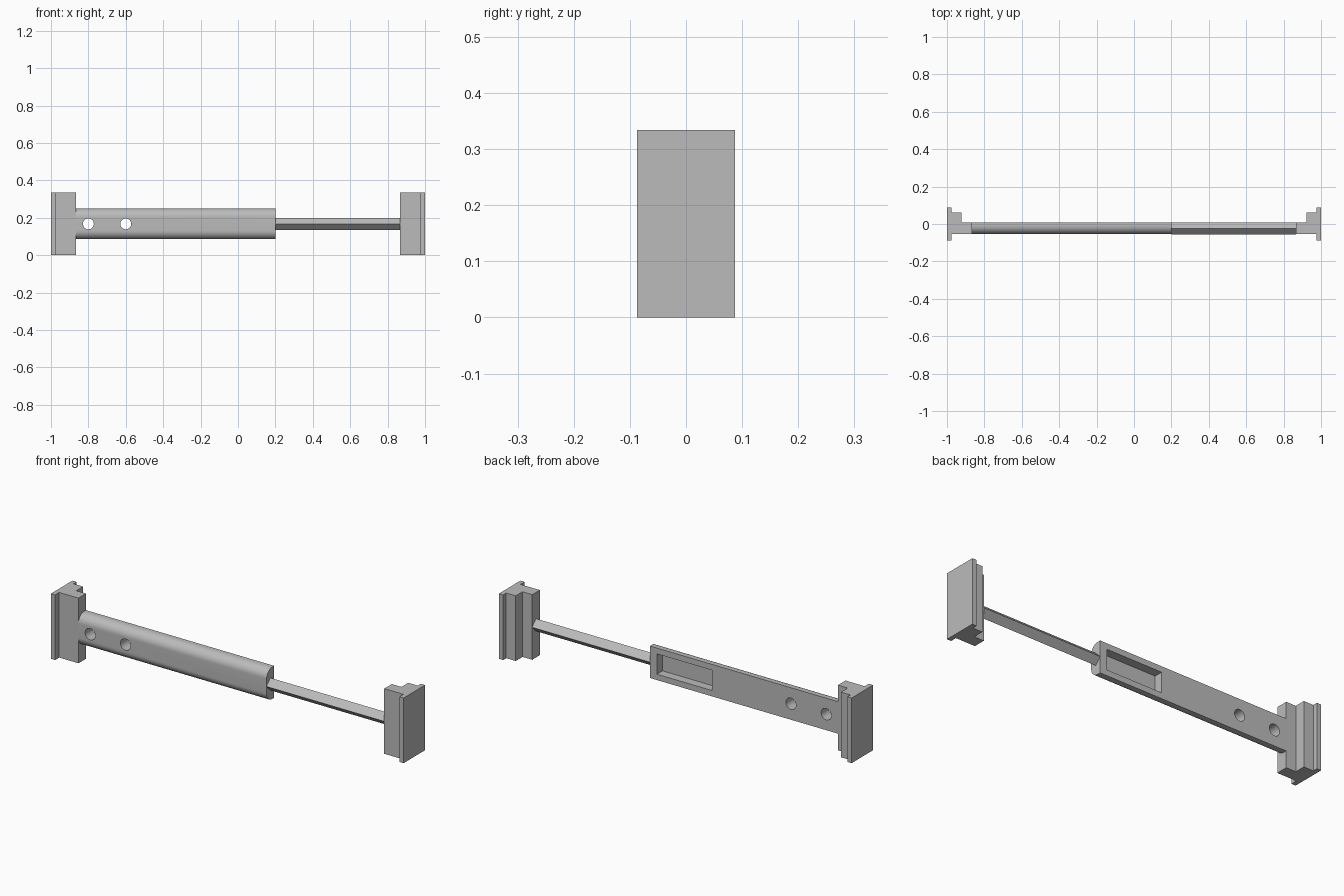
import bpy, bmesh
from math import sin, cos, pi
from mathutils import Vector

default = bpy.data.objects.get("Cube")
if default:
    bpy.data.objects.remove(default, do_unlink=True)

HEIGHT = 0.334
MID_Z = HEIGHT / 2
FRONT, BACK = -0.054, 0.007

grey = bpy.data.materials.new("plain grey")
grey.use_nodes = True
colour = (0.5, 0.5, 0.5, 1)
grey.diffuse_color = colour
grey.node_tree.nodes["Principled BSDF"].inputs["Base Color"].default_value = colour


def prism(name, points, direction):
    """Extrude a closed outline along a direction."""
    bm = bmesh.new()
    face = bm.faces.new([bm.verts.new(p) for p in points])
    swept = bmesh.ops.extrude_face_region(bm, geom=[face])["geom"]
    bmesh.ops.translate(bm, vec=Vector(direction),
                        verts=[v for v in swept if isinstance(v, bmesh.types.BMVert)])
    bmesh.ops.recalc_face_normals(bm, faces=bm.faces)
    mesh = bpy.data.meshes.new(name)
    bm.to_mesh(mesh)
    bm.free()
    obj = bpy.data.objects.new(name, mesh)
    bpy.context.collection.objects.link(obj)
    mesh.materials.append(grey)
    return obj


def activate(obj):
    bpy.ops.object.select_all(action="DESELECT")
    obj.select_set(True)
    bpy.context.view_layer.objects.active = obj


def cut(target, cutter):
    """Subtract the cutter from the target, then discard it."""
    cutter.hide_render = True
    mod = target.modifiers.new("cut", "BOOLEAN")
    mod.operation = "DIFFERENCE"
    mod.solver = "EXACT"
    mod.object = cutter
    activate(target)
    bpy.ops.object.modifier_apply(modifier=mod.name)
    bpy.data.objects.remove(cutter, do_unlink=True)


# Stepped end blocks, mirrored left and right
block = [(1, -0.087), (0.976, -0.087), (0.976, FRONT), (0.867, FRONT), (0.867, BACK),
         (0.922, BACK), (0.922, 0.062), (0.976, 0.062), (0.976, 0.087), (1, 0.087)]
for side, name in ((1, "left_end_block"), (-1, "right_end_block")):
    prism(name, [(side * x, y, 0) for x, y in block], (0, 0, HEIGHT))

# Sleeve with a flat back and rounded front edges
half, radius, steps = 0.082, 0.045, 12
outline = [(BACK, half)]
for i in range(steps + 1):
    a = pi / 2 * i / steps
    outline.append((FRONT + radius * (1 - sin(a)), half - radius * (1 - cos(a))))
outline += [(y, -z) for y, z in reversed(outline)]
sleeve = prism("sleeve", [(-0.87, y, MID_Z + z) for y, z in outline], (1.07, 0, 0))

# Round through holes
for x in (-0.8, -0.6):
    ring = [(x + 0.029 * cos(2 * pi * i / 32), -0.1, MID_Z + 0.029 * sin(2 * pi * i / 32))
            for i in range(32)]
    cut(sleeve, prism("hole_cutter", ring, (0, 0.2, 0)))

# Rectangular pocket in the back
pocket = [(x, -0.038, MID_Z + z) for x, z in
          ((-0.153, -0.052), (0.16, -0.052), (0.16, 0.052), (-0.153, 0.052))]
cut(sleeve, prism("pocket_cutter", pocket, (0, 0.1, 0)))
activate(sleeve)
bpy.ops.object.shade_smooth_by_angle(angle=pi / 6)

# Square rod standing on its edge
mid_y, r = (FRONT + BACK) / 2, 0.032
prism("rod", [(0.2, mid_y + r * cos(i * pi / 2), MID_Z + r * sin(i * pi / 2))
              for i in range(4)], (0.667, 0, 0))
